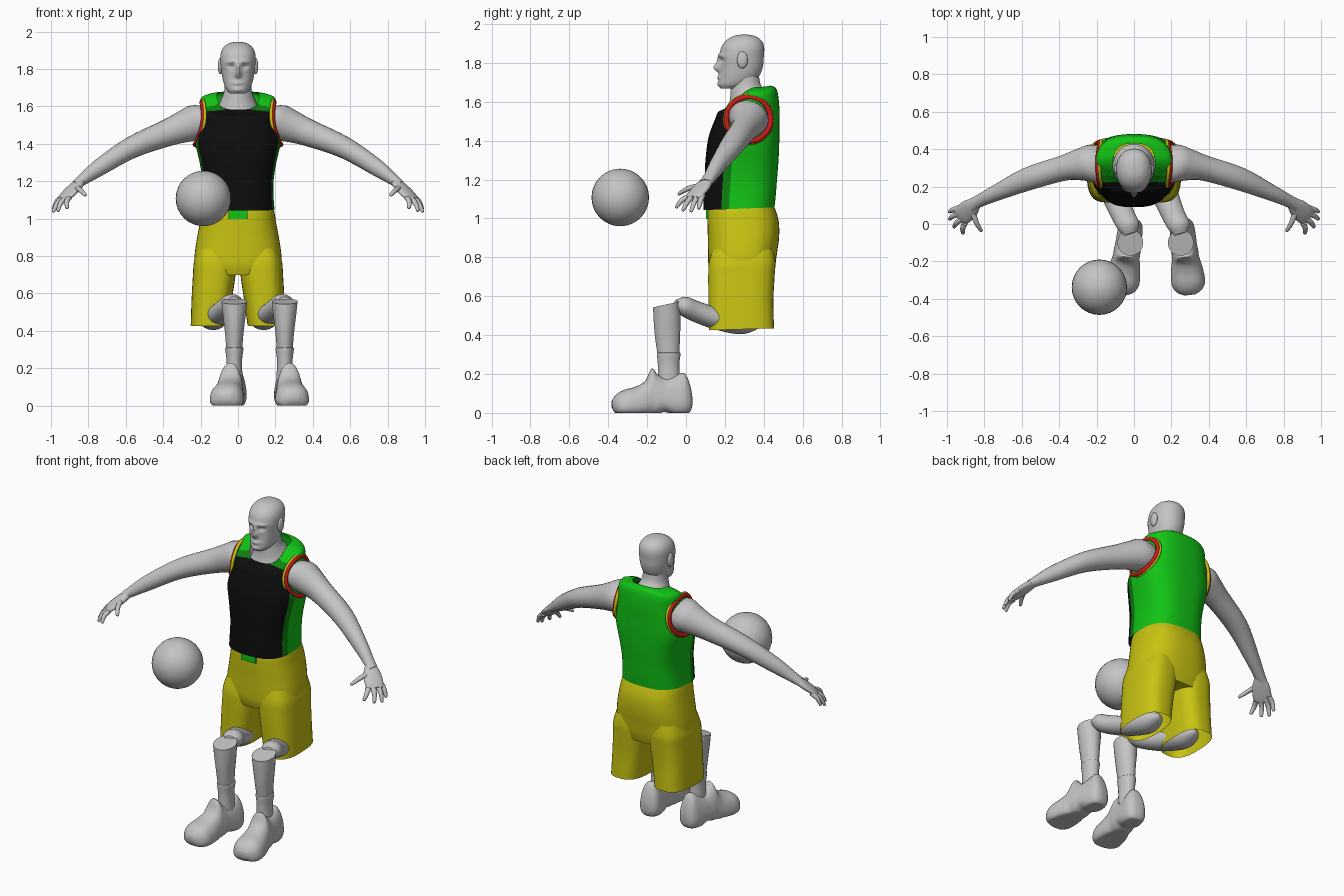
import bpy, bmesh, math
from mathutils import Vector, Matrix

cube = bpy.data.objects.get("Cube")
if cube:
    bpy.data.objects.remove(cube, do_unlink=True)


def material(name, rgb):
    m = bpy.data.materials.new(name)
    m.use_nodes = True
    m.diffuse_color = (*rgb, 1)
    m.node_tree.nodes["Principled BSDF"].inputs["Base Color"].default_value = (*rgb, 1)
    return m


GREY = material("plain grey", (.55, .55, .55))
GREEN = material("bright green", (.006, .55, .008))
DARK = material("dark green", (.004, .22, .005))
BLACK = material("black", (.004, .004, .004))
YELLOW = material("yellow", (.58, .55, .006))
RED = material("red", (.6, .01, .01))
X, Y, Z = Vector((1, 0, 0)), Vector((0, 1, 0)), Vector((0, 0, 1))


def finish(bm, name, mats, angle=50):
    bmesh.ops.recalc_face_normals(bm, faces=bm.faces)
    me = bpy.data.meshes.new(name)
    bm.to_mesh(me)
    bm.free()
    for m in mats:
        me.materials.append(m)
    ob = bpy.data.objects.new(name, me)
    bpy.context.collection.objects.link(ob)
    bpy.ops.object.select_all(action='DESELECT')
    ob.select_set(True)
    bpy.context.view_layer.objects.active = ob
    bpy.ops.object.shade_smooth_by_angle(angle=math.radians(angle))
    return ob


def resample(secs, steps):
    """Smooth the list of cross-sections with a Catmull-Rom spline."""
    out, last = [], len(secs) - 1
    for i in range(last):
        a, b, c, d = (secs[max(0, min(last, i + k))] for k in (-1, 0, 1, 2))
        for s in range(steps):
            t = s / steps
            out.append([q + .5 * t * (r - p + t * (2*p - 5*q + 4*r - w + t * (3*(q - r) + w - p)))
                        for p, q, r, w in zip(a, b, c, d)])
    return out + [list(secs[-1])]


def loft(name, secs, mats=(GREY,), axes=None, n=24, power=2, steps=4, caps=(True, True),
         shape=None, paint=None, angle=50):
    """Skin rings (x, y, z, radius a, radius b, tilt) along a path."""
    secs = [tuple(s) + (0,) * (6 - len(s)) for s in secs]
    if axes:
        A, B = axes
    else:
        d = (Vector(secs[-1][:3]) - Vector(secs[0][:3])).normalized()
        A = d.cross(Z).normalized()
        B = A.cross(d)
    bm = bmesh.new()
    rings = []
    for x, y, z, ra, rb, tilt in resample(secs, steps):
        ring = []
        for k in range(n):
            t = math.tau * (k + .5) / n
            c, s = math.cos(t), math.sin(t)
            a = math.copysign(abs(c) ** (2 / power), c) * ra
            b = math.copysign(abs(s) ** (2 / power), s) * rb
            p = Vector((x, y, z)) + A * a + B * b + Z * (tilt * b)
            ring.append(bm.verts.new(shape(p) if shape else p))
        rings.append(ring)
    for r, q in zip(rings, rings[1:]):
        for k in range(n):
            j = (k + 1) % n
            bm.faces.new((r[k], r[j], q[j], q[k]))
    for cap, ring in zip(caps, (rings[0], rings[-1])):
        if cap:
            bm.faces.new(ring)
    if paint:
        for f in bm.faces:
            f.material_index = paint(f.calc_center_median())
    return finish(bm, name, mats, angle)


def column(name, rows, **kw):
    """Upright loft from rows (z, front y, back y, half width, tilt, centre x)."""
    secs = []
    for row in rows:
        z, y0, y1, hw, tilt, cx = tuple(row) + (0,) * (6 - len(row))
        secs.append((cx, (y0 + y1) / 2, z, hw, (y1 - y0) / 2, tilt))
    return loft(name, secs, axes=(X, Y), **kw)


def ellipsoid(name, loc, radii, mat=GREY, seg=32):
    bm = bmesh.new()
    bmesh.ops.create_uvsphere(bm, u_segments=seg, v_segments=seg // 2, radius=1)
    bmesh.ops.transform(bm, matrix=Matrix.Translation(loc) @ Matrix.Diagonal((*radii, 1)), verts=bm.verts)
    return finish(bm, name, [mat])


# Head, with the face pushed out and in by soft bumps (x, z, depth, width, height)
BUMPS = [(0, 1.775, .034, .017, .022), (0, 1.81, .014, .012, .03), (.035, 1.838, .009, .03, .009),
         (.036, 1.812, -.013, .018, .012), (0, 1.725, .011, .028, .012), (0, 1.688, .008, .025, .014)]


def face(p):
    if p.y < .27:
        for x, z, depth, w, h in BUMPS:
            p.y -= depth * math.exp(-((abs(p.x) - x) / w) ** 2 - ((p.z - z) / h) ** 2)
    return p


column("head", [(1.668, .18, .26, .04), (1.69, .168, .33, .062), (1.73, .172, .375, .078),
                (1.78, .175, .395, .088), (1.83, .172, .4, .094), (1.88, .182, .402, .093),
                (1.915, .207, .388, .078), (1.938, .245, .355, .048), (1.945, .28, .32, .015)],
       n=72, steps=8, power=2.15, shape=face)
column("neck", [(1.57, .18, .43, .115, .45), (1.62, .22, .415, .098, .35),
                (1.68, .23, .385, .075, .1), (1.74, .235, .375, .07)])


# Jersey: black front, dark side strips, bright back
def shoulders(p):
    if p.z > 1.56:
        p.z += .035 * math.exp(-((p.y - .33) / .07) ** 2) * min(1, (p.z - 1.56) / .05)
    return p


def jersey_paint(c):
    edge = .18 + .08 * (c.z - 1.05)
    return 0 if c.y < edge else 1 if c.y < edge + .035 else 2


column("jersey", [(1.05, .09, .455, .195, .04), (1.12, .09, .462, .19), (1.2, .095, .468, .19),
                  (1.3, .1, .476, .205), (1.4, .112, .48, .226), (1.48, .13, .48, .216, .1),
                  (1.54, .148, .48, .203, .2), (1.6, .165, .47, .2, .35), (1.62, .195, .45, .16, .45),
                  (1.63, .215, .43, .112, .45)],
       mats=(BLACK, DARK, GREEN), n=88, power=2.7, caps=(False, False), shape=shoulders, paint=jersey_paint)


# Armhole trim, bent to follow the jersey
def trim(name, s, radius, thick, mat, shift):
    bm = bmesh.new()
    n, m = 40, 8
    grid = []
    for i in range(n):
        t = math.tau * i / n
        c, si = math.cos(t), math.sin(t)
        x = .212 - .018 * si - .024 * c * c - shift
        ring = []
        for k in range(m):
            u = math.tau * k / m
            r = radius + thick * math.cos(u)
            ring.append(bm.verts.new((s * (x + thick * math.sin(u)), .322 + r * c, 1.51 + r * si * 1.0)))
        grid.append(ring)
    for i in range(n):
        for k in range(m):
            a, b, k2 = grid[i], grid[(i + 1) % n], (k + 1) % m
            bm.faces.new((a[k], b[k], b[k2], a[k2]))
    finish(bm, name, [mat])


for side, s in (("left", 1), ("right", -1)):
    trim(side + "_armhole_trim", s, .114, .013, RED, 0)
    trim(side + "_armhole_edge", s, .123, .009, YELLOW, .008)
    ellipsoid(side + "_ear", (s * .095, .29, 1.815), (.013, .028, .044), seg=16)

    # Arm, palm and fingers
    def flip(secs):
        return [(s * q[0],) + tuple(q[1:]) for q in secs]

    loft(side + "_arm", flip([(.13, .325, 1.52, .09, .085), (.21, .322, 1.515, .106, .1),
                              (.29, .315, 1.49, .086, .086), (.38, .298, 1.457, .068, .072),
                              (.57, .24, 1.38, .062, .058), (.74, .165, 1.275, .043, .046),
                              (.83, .122, 1.21, .034, .031), (.87, .1, 1.18, .035, .024)]))
    loft(side + "_palm", flip([(.84, .115, 1.2, .028, .024), (.875, .085, 1.165, .05, .023),
                               (.915, .05, 1.125, .054, .019), (.935, .035, 1.105, .045, .012)]))
    roots = [(.935, .085, 1.12), (.93, .06, 1.115), (.92, .03, 1.11), (.905, .005, 1.11), (.86, .06, 1.165)]
    tips = [(.99, .065, 1.05), (.99, .025, 1.035), (.965, -.018, 1.04), (.915, -.053, 1.055), (.815, -.042, 1.125)]
    for i, (r, t) in enumerate(zip(roots, tips)):
        a, b = Vector(r), Vector(t)
        mid = a.lerp(b, .5) + Vector((.006, 0, .008))
        loft(f"{side}_{'thumb' if i == 4 else 'finger_' + str(i + 1)}",
             flip([(*a, .017, .015), (*mid, .014, .013), (*a.lerp(b, .93), .01, .009), (*b, .003, .003)]),
             n=10, steps=3)

    # Leg of the shorts
    column(side + "_shorts_leg", [(.84, .135, .45, .098, 0, s * .117), (.77, .117, .46, .112, 0, s * .124),
                                  (.7, .114, .456, .114, 0, s * .127), (.58, .115, .45, .109, 0, s * .139),
                                  (.43, .117, .453, .101, .03, s * .152)],
           mats=(YELLOW,), n=40, power=2.8, caps=(False, False))

    # Bent leg
    kx = .25 if s > 0 else -.02
    loft(side + "_thigh", [(kx - .125, .385, .455, .02, .012), (kx - .122, .35, .458, .055, .04),
                           (kx - .115, .28, .463, .074, .06), (kx - .08, .15, .487, .07, .056),
                           (kx - .04, .05, .522, .063, .054), (kx - .01, -.01, .548, .06, .05),
                           (kx, -.055, .558, .035, .025)])
    column(side + "_shin", [(.558, -.17, -.03, .069, .22, kx), (.48, -.167, -.028, .061, .05, kx),
                            (.39, -.16, -.03, .05, 0, kx), (.29, -.145, -.035, .042, 0, kx)])
    column(side + "_sock", [(.31, -.148, -.03, .046, 0, kx), (.3, -.15, -.028, .049, 0, kx),
                            (.24, -.145, -.034, .042, 0, kx), (.14, -.145, -.03, .045, 0, kx)])

    # Shoe with flat sole, narrowing to the collar, toe turned out
    turn = Matrix.Rotation(math.radians(-8.5 if s < 0 else 6.5), 3, 'Z')

    def shoe_shape(p):
        z = max(p.z, 0)
        q = turn @ Vector((p.x * (1.12 - min(z, .22) * 2.2), p.y, z))
        return q + Vector((kx + .005, 0, 0))

    rows = [(.03, .03, .09, .025), (.018, .004, .15, .05), (-.01, -.012, .205, .066), (-.06, -.012, .192, .07),
            (-.11, .004, .178, .072), (-.15, -.006, .2, .075), (-.178, -.012, .228, .076),
            (-.21, -.014, .165, .079), (-.26, -.016, .135, .086), (-.32, -.016, .118, .087),
            (-.36, -.006, .095, .066), (-.382, .025, .065, .028)]
    loft(side + "_shoe", [(0, y, (a + b) / 2, w, (b - a) / 2) for y, a, b, w in rows],
         axes=(X, Z), n=36, power=2.5, shape=shoe_shape)

# Hips of the shorts and the front waist tab
column("shorts_hips", [(1.085, .13, .442, .18), (1.04, .112, .462, .194), (.98, .11, .478, .204),
                       (.9, .112, .479, .219), (.82, .113, .468, .231), (.75, .116, .458, .233),
                       (.7, .13, .445, .215)], mats=(YELLOW,), n=48, power=2.6)
bm = bmesh.new()
bmesh.ops.create_cube(bm, size=1)
bmesh.ops.transform(bm, matrix=Matrix.Translation((0, .108, 1.02)) @ Matrix.Diagonal((.1, .009, .045, 1)),
                    verts=bm.verts)
finish(bm, "waist_tab", [GREEN])

# Ball
ellipsoid("ball", (-.185, -.338, 1.108), (.148, .148, .148))
